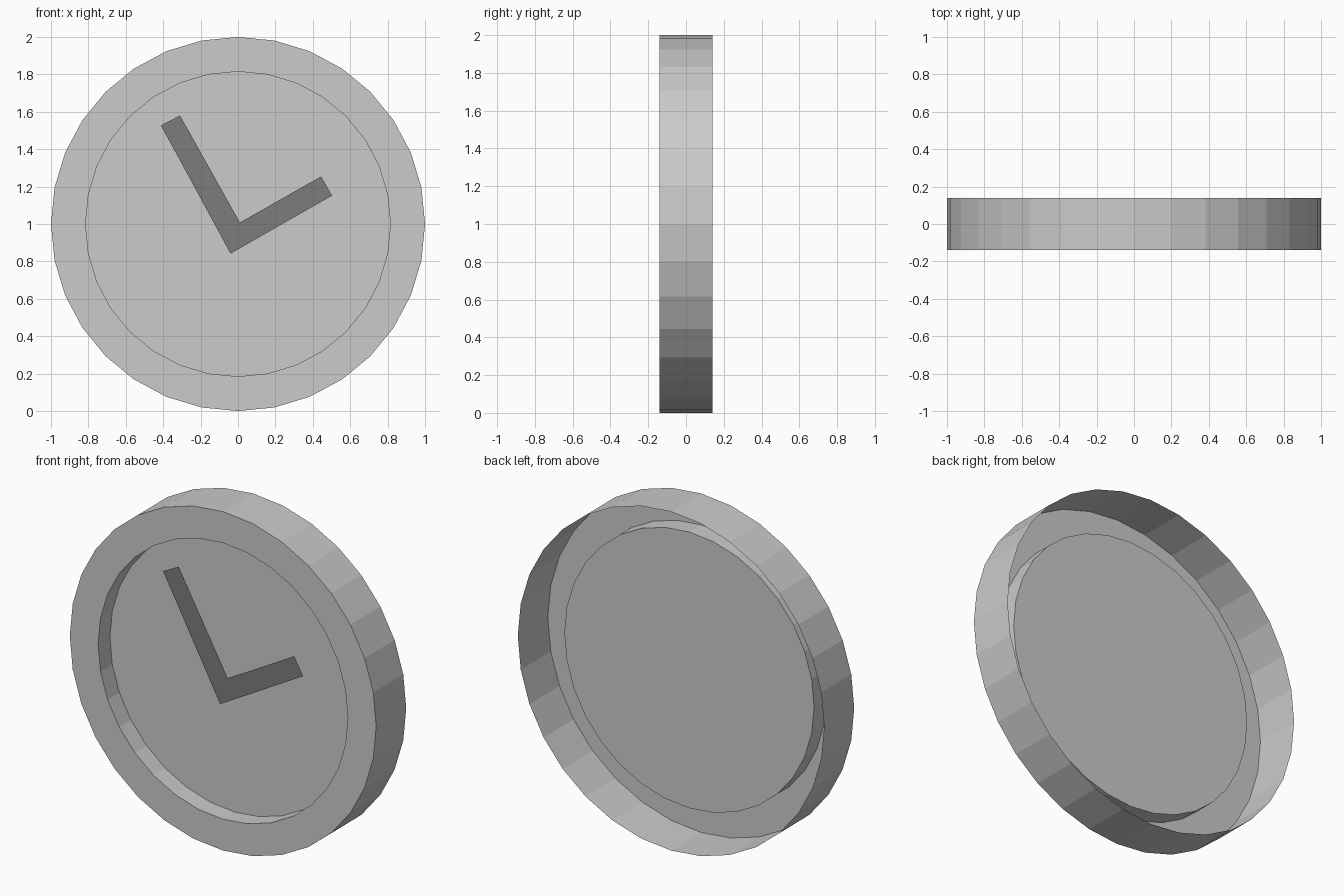
import bpy, bmesh, math

if "Cube" in bpy.data.objects:
    bpy.data.objects.remove(bpy.data.objects["Cube"])

SIDES = 32
CENTRE_Z = 1.0


def grey(name, value):
    mat = bpy.data.materials.new(name)
    mat.diffuse_color = (value, value, value, 1)
    mat.use_nodes = True
    mat.node_tree.nodes["Principled BSDF"].inputs["Base Color"].default_value = mat.diffuse_color
    return mat


def finish(name, bm, mat=None):
    mesh = bpy.data.meshes.new(name)
    bm.to_mesh(mesh)
    bm.free()
    obj = bpy.data.objects.new(name, mesh)
    bpy.context.collection.objects.link(obj)
    if mat:
        mesh.materials.append(mat)
    return obj


def ring(bm, radius, y):
    angles = [2 * math.pi * i / SIDES for i in range(SIDES)]
    return [bm.verts.new((radius * math.cos(a), y, CENTRE_Z + radius * math.sin(a)))
            for a in angles]


# Case: open-backed shell with outer wall, front rim and recess wall
bm = bmesh.new()
profile = [(1.0, 0.14), (1.0, -0.14), (0.815, -0.14), (0.815, -0.03)]
rings = [ring(bm, r, y) for r, y in profile]
for a, b in zip(rings, rings[1:]):
    for i in range(SIDES):
        j = (i + 1) % SIDES
        bm.faces.new((a[i], a[j], b[j], b[i]))
finish("clock_case", bm, grey("case_grey", 0.62))

# Dial: flat disc closing the bottom of the recess
bm = bmesh.new()
bm.faces.new(ring(bm, 0.815, -0.03))
finish("clock_dial", bm)

# Hands: one flat bent shape floating in front of the dial
bm = bmesh.new()
outline = [(-0.04, 0.842), (0.503, 1.152), (0.444, 1.254),
           (0.01, 1.008), (-0.31, 1.58), (-0.412, 1.527)]
bm.faces.new([bm.verts.new((x, -0.11, z)) for x, z in outline])
finish("clock_hands", bm, grey("hand_grey", 0.2))
